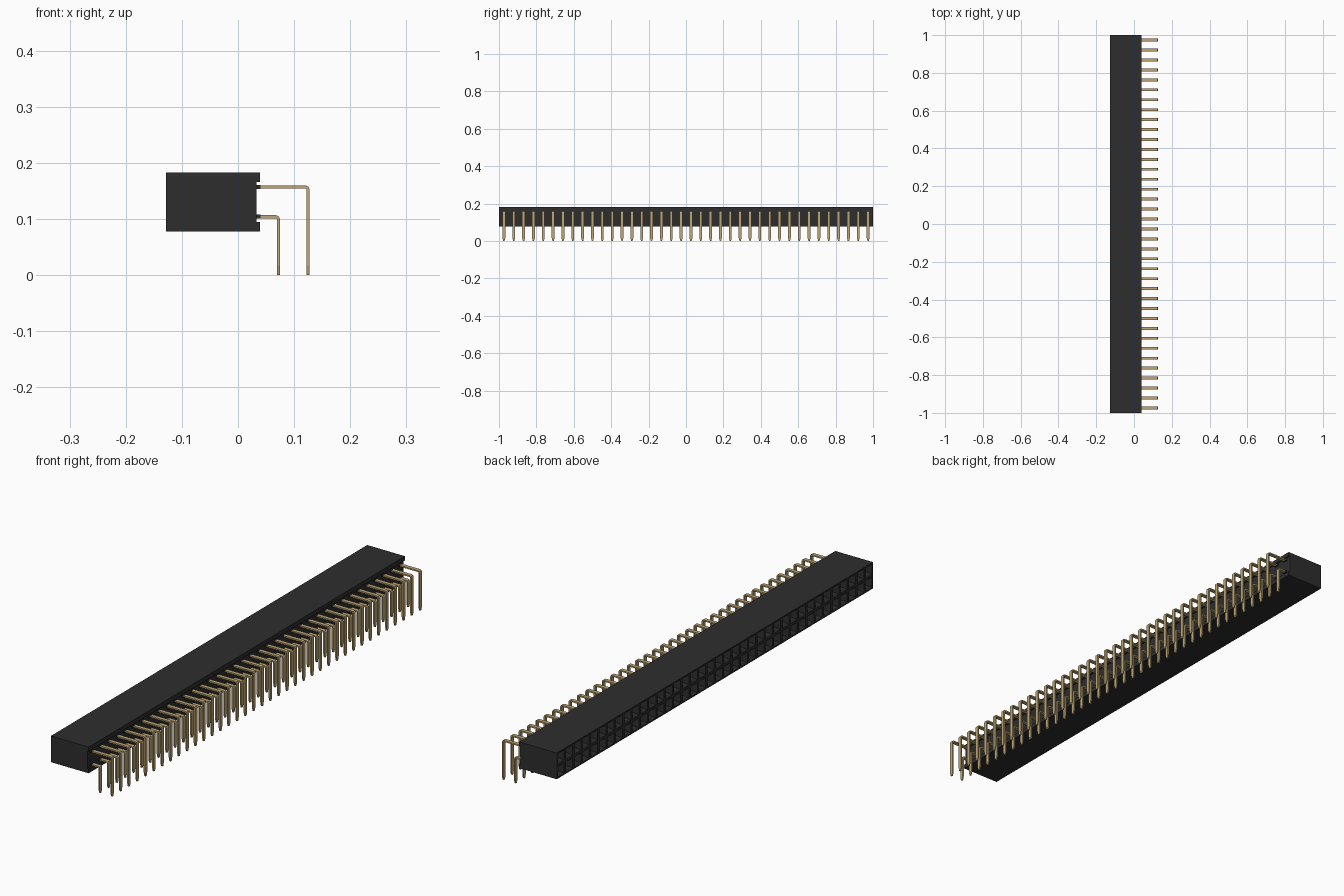
import bpy, bmesh
from mathutils import Vector

cube = bpy.data.objects.get("Cube")
if cube:
    bpy.data.objects.remove(cube)

COUNT = 38
PITCH = 2 / COUNT
ROWS = (0.104, 0.157)
LEFT, RIGHT, RECESS = -0.128, 0.039, 0.033
BOTTOM, TOP, LIP = 0.078, 0.183, 0.017
MIDDLE = (BOTTOM + TOP) / 2


def material(name, color):
    m = bpy.data.materials.new(name)
    m.use_nodes = True
    m.diffuse_color = color
    m.node_tree.nodes["Principled BSDF"].inputs["Base Color"].default_value = color
    return m


black = material("black plastic", (0.027, 0.027, 0.027, 1))
gold = material("gold metal", (0.53, 0.39, 0.18, 1))


def make_object(name, bm, *materials):
    bmesh.ops.recalc_face_normals(bm, faces=bm.faces)
    mesh = bpy.data.meshes.new(name)
    bm.to_mesh(mesh)
    bm.free()
    for m in materials:
        mesh.materials.append(m)
    obj = bpy.data.objects.new(name, mesh)
    bpy.context.collection.objects.link(obj)
    return obj


def repeat_along_row(obj):
    array = obj.modifiers.new("row", 'ARRAY')
    array.count = COUNT
    array.use_relative_offset = False
    array.use_constant_offset = True
    array.constant_offset_displace = (0, PITCH, 0)


# Housing: channelled profile extruded along y
bm = bmesh.new()
profile = [(LEFT, BOTTOM), (RIGHT, BOTTOM), (RIGHT, BOTTOM + LIP), (RECESS, BOTTOM + LIP),
           (RECESS, TOP - LIP), (RIGHT, TOP - LIP), (RIGHT, TOP), (LEFT, TOP)]
end = bm.faces.new([bm.verts.new((x, -1, z)) for x, z in profile])
ext = bmesh.ops.extrude_face_region(bm, geom=[end])["geom"]
bmesh.ops.translate(bm, vec=(0, 2, 0), verts=[v for v in ext if isinstance(v, bmesh.types.BMVert)])
bmesh.ops.recalc_face_normals(bm, faces=bm.faces)


# Divide the socket side into one cell per contact
def socket_faces():
    return [f for f in bm.faces if f.normal.x < -0.9 and f.calc_center_median().x < LEFT + 0.001]


def cut(point, normal):
    faces = socket_faces()
    geom = faces + list({e for f in faces for e in f.edges}) + list({v for f in faces for v in f.verts})
    bmesh.ops.bisect_plane(bm, geom=geom, plane_co=point, plane_no=normal)


for i in range(1, COUNT):
    cut((0, -1 + i * PITCH, 0), (0, 1, 0))
cut((0, 0, MIDDLE), (0, 0, 1))

# Funnel-shaped sockets with a metal contact at the bottom
cells = socket_faces()
bmesh.ops.inset_individual(bm, faces=cells, thickness=0.008)
bmesh.ops.inset_individual(bm, faces=cells, thickness=0.009, depth=-0.01)
holes = bmesh.ops.extrude_discrete_faces(bm, faces=cells)["faces"]
for f in holes:
    bmesh.ops.translate(bm, vec=(0.014, 0, 0), verts=f.verts)
    f.material_index = 1
make_object("housing", bm, black, gold)


# Bent flat pins: a rectangular section swept along a right-angle path
def pin_row(name, x, z):
    t, w, r = 0.0028, 0.0075, 0.0045
    stations = [  # position, outward direction, half width
        ((RECESS - 0.002, z), (0, 1), w),
        ((x - r, z), (0, 1), w),
        ((x - r * 0.3, z - r * 0.3), (0.7, 0.7), w),
        ((x, z - r), (1, 0), w),
        ((x, 0.016), (1, 0), w),
        ((x, 0), (1, 0), w * 0.45),
    ]
    bm = bmesh.new()
    rings = []
    for (px, pz), (nx, nz), half in stations:
        c, n = Vector((px, 0, pz)), Vector((nx, 0, nz)) * t
        side = Vector((0, half, 0))
        rings.append([bm.verts.new(p) for p in (c + n + side, c + n - side, c - n - side, c - n + side)])
    for a, b in zip(rings, rings[1:]):
        for i in range(4):
            j = (i + 1) % 4
            bm.faces.new((a[i], a[j], b[j], b[i]))
    bm.faces.new(rings[0])
    bm.faces.new(rings[-1])
    obj = make_object(name, bm, gold)
    obj.location.y = -1 + PITCH / 2
    repeat_along_row(obj)


# Small plastic collar where each pin leaves the housing
def collar_row(name, z):
    bm = bmesh.new()
    bmesh.ops.create_cube(bm, size=1)
    bmesh.ops.scale(bm, vec=(0.008, 0.017, 0.007), verts=bm.verts)
    obj = make_object(name, bm, black)
    obj.location = (RECESS + 0.003, -1 + PITCH / 2, z)
    repeat_along_row(obj)


for label, x, z in (("lower", 0.072, ROWS[0]), ("upper", 0.125, ROWS[1])):
    pin_row(label + "_pins", x, z)
    collar_row(label + "_collars", z)
